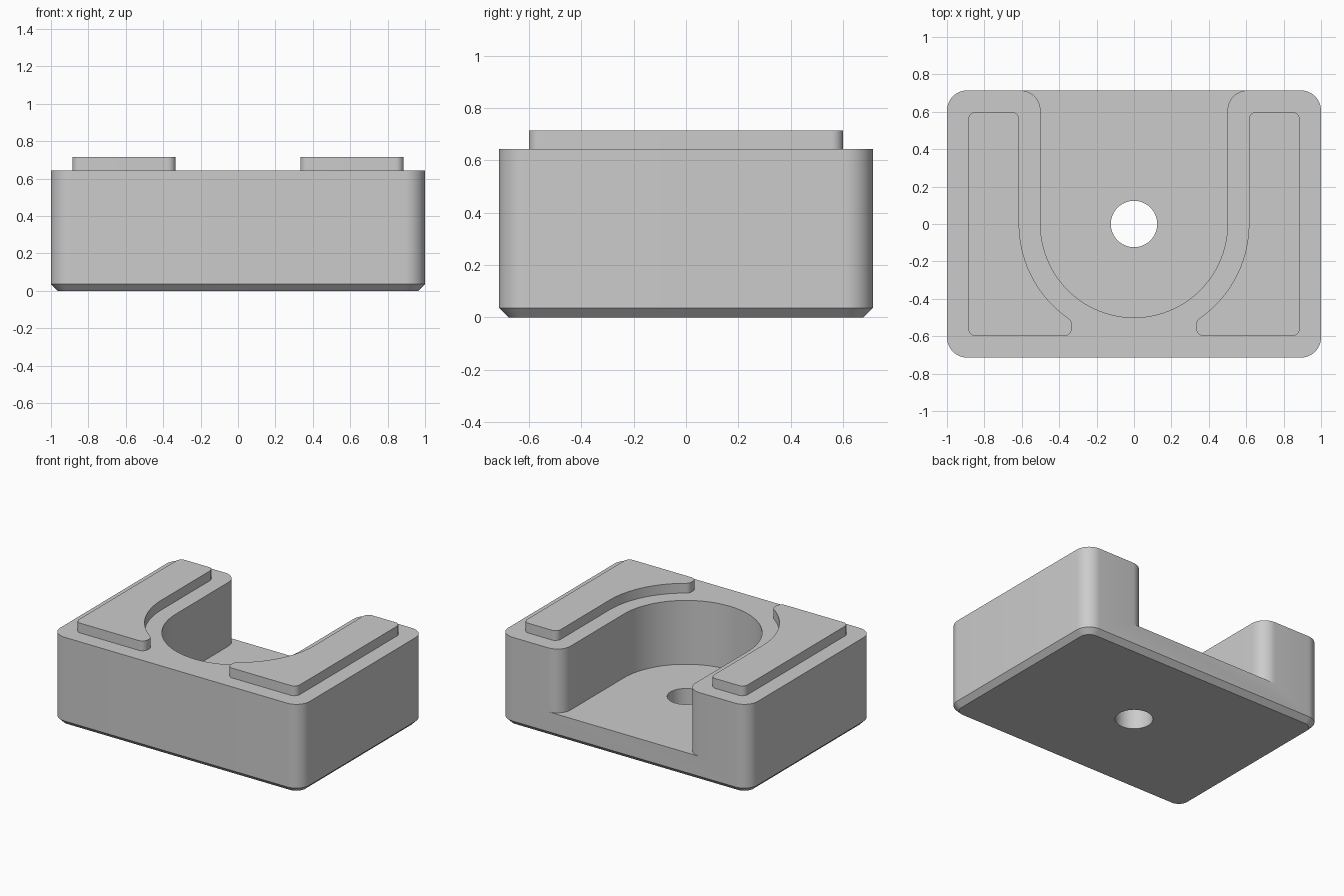
import bpy, bmesh
from math import sin, cos, atan2, pi, radians, sqrt

if "Cube" in bpy.data.objects:
    bpy.data.objects.remove(bpy.data.objects["Cube"])

HALF_X, HALF_Y = 1.0, 0.714
FLOOR, TOP, PAD_TOP = 0.18, 0.643, 0.714
CORNER, CHAMFER, SLOT = 0.107, 0.036, 0.5
MARGIN, PAD_ROUND, HOLE = 0.114, 0.043, 0.124

grey = bpy.data.materials.new("plain grey")
grey.use_nodes = True
colour = (0.6, 0.6, 0.6, 1)
grey.diffuse_color = colour
grey.node_tree.nodes["Principled BSDF"].inputs["Base Color"].default_value = colour


def arc(cx, cy, r, start, end, steps=12):
    """Points on an arc, angles in radians."""
    angles = [start + (end - start) * i / steps for i in range(steps + 1)]
    return [(cx + r * cos(a), cy + r * sin(a)) for a in angles]


def rounded_rect(hx, hy, r):
    points = []
    for i, (sx, sy) in enumerate([(1, 1), (-1, 1), (-1, -1), (1, -1)]):
        points += arc(sx * (hx - r), sy * (hy - r), r, i * pi / 2, (i + 1) * pi / 2)
    return points


def loft(name, sections):
    """Closed solid through (outline, z) sections with equal point counts."""
    bm = bmesh.new()
    rings = [[bm.verts.new((x, y, z)) for x, y in outline] for outline, z in sections]
    n = len(rings[0])
    for low, high in zip(rings, rings[1:]):
        for i in range(n):
            j = (i + 1) % n
            bm.faces.new((low[i], low[j], high[j], high[i]))
    bm.faces.new(rings[0][::-1])
    bm.faces.new(rings[-1])
    bmesh.ops.recalc_face_normals(bm, faces=bm.faces)
    mesh = bpy.data.meshes.new(name)
    bm.to_mesh(mesh)
    bm.free()
    mesh.materials.append(grey)
    ob = bpy.data.objects.new(name, mesh)
    bpy.context.collection.objects.link(ob)
    return ob


def activate(ob):
    bpy.ops.object.select_all(action='DESELECT')
    ob.select_set(True)
    bpy.context.view_layer.objects.active = ob


def cut(ob, cutter):
    cutter.hide_render = True
    mod = ob.modifiers.new("cut", 'BOOLEAN')
    mod.operation, mod.solver, mod.object = 'DIFFERENCE', 'EXACT', cutter
    activate(ob)
    bpy.ops.object.modifier_apply(modifier=mod.name)
    bpy.data.objects.remove(cutter)


# Block with rounded corners and a chamfered underside
outer = rounded_rect(HALF_X, HALF_Y, CORNER)
inner = rounded_rect(HALF_X - CHAMFER, HALF_Y - CHAMFER, CORNER - CHAMFER)
block = loft("block", [(inner, 0), (outer, CHAMFER), (outer, TOP)])

# U-shaped pocket, open at the back with rounded mouth edges
mouth = SLOT + CORNER
right_lip = arc(mouth, HALF_Y - CORNER, CORNER, pi, pi / 2)
left_lip = [(-x, y) for x, y in reversed(right_lip)]
pocket = (arc(0, 0, SLOT, pi, 2 * pi, 48) + right_lip
          + [(mouth, 1), (-mouth, 1)] + left_lip)
cut(block, loft("pocket_cutter", [(pocket, FLOOR), (pocket, 1)]))

# Round hole through the floor
ring = arc(0, 0, HOLE, 0, 2 * pi, 48)[:-1]
cut(block, loft("hole_cutter", [(ring, -0.1), (ring, 0.4)]))

# Raised pads following the pocket, one per side
px, py, pr, r = HALF_X - MARGIN, HALF_Y - MARGIN, SLOT + MARGIN, PAD_ROUND
tip_x = 0.333 + r
tip_y = -sqrt((pr + r) ** 2 - tip_x ** 2)
tip_angle = atan2(tip_y, tip_x)
pad = (arc(px - r, py - r, r, 0, pi / 2) + arc(pr + r, py - r, r, pi / 2, pi)
       + arc(0, 0, pr, 0, tip_angle, 24)
       + arc(tip_x, tip_y, r, tip_angle + pi, pi)[1:]
       + arc(tip_x, r - py, r, pi, 1.5 * pi)
       + arc(px - r, r - py, r, 1.5 * pi, 2 * pi))
pads = []
for name, side in (("left_pad", 1), ("right_pad", -1)):
    outline = [(side * x, y) for x, y in pad]
    pads.append(loft(name, [(outline, TOP - 0.01), (outline, PAD_TOP)]))

# Smooth the curved walls, keep the edges sharp
for ob in [block] + pads:
    activate(ob)
    bpy.ops.object.shade_smooth_by_angle(angle=radians(30))
